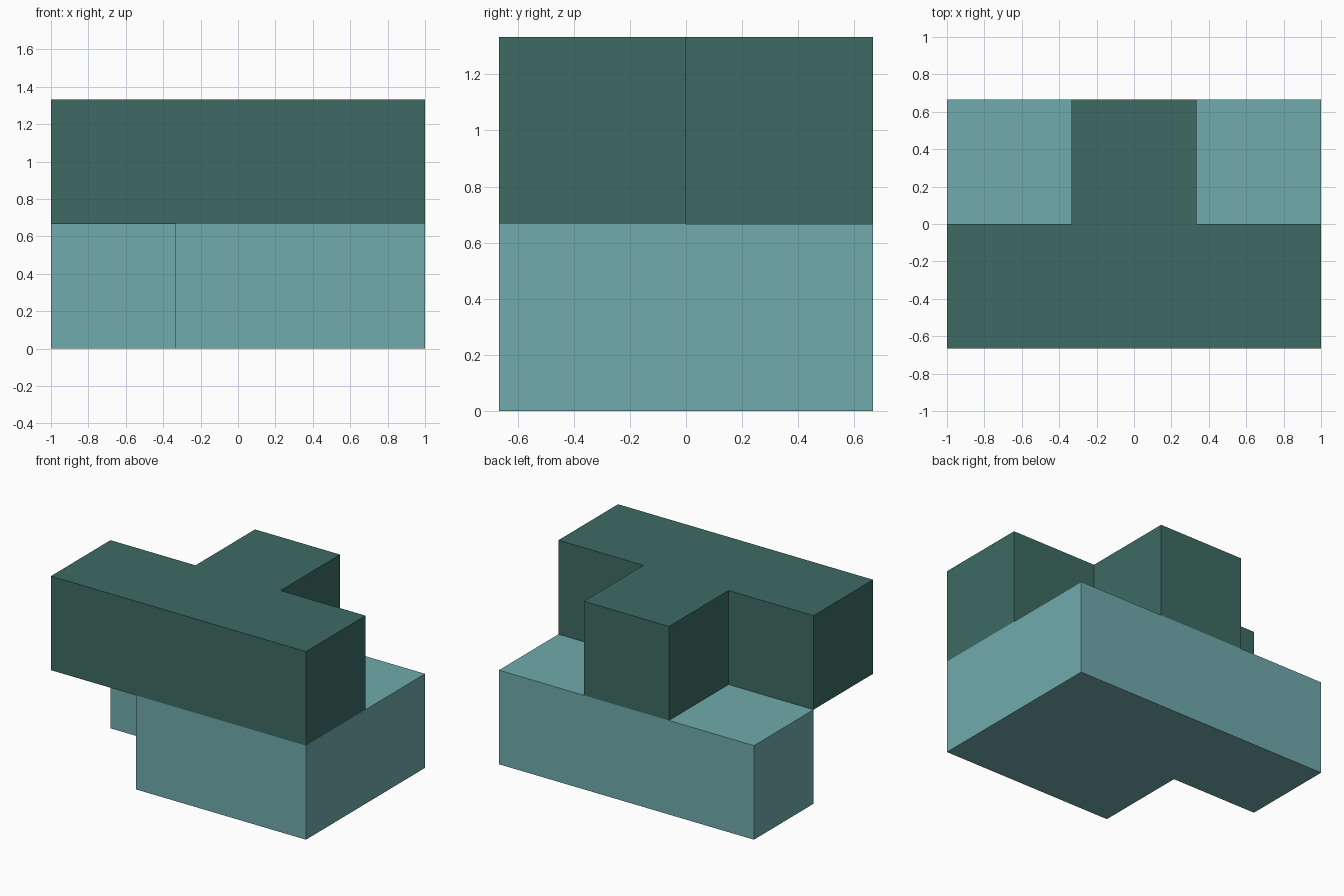
import bpy
import bmesh

if "Cube" in bpy.data.objects:
    bpy.data.objects.remove(bpy.data.objects["Cube"])

U = 2 / 3  # edge of one grid cell


def material(name, rgb):
    mat = bpy.data.materials.new(name)
    mat.diffuse_color = (*rgb, 1)
    mat.use_nodes = True
    mat.node_tree.nodes["Principled BSDF"].inputs["Base Color"].default_value = mat.diffuse_color
    return mat


def prism(name, outline, z, height, mat):
    """Extrude a flat outline (counter-clockwise) straight up."""
    bm = bmesh.new()
    base = bm.faces.new([bm.verts.new((x, y, z)) for x, y in outline])
    top = bmesh.ops.extrude_face_region(bm, geom=[base], use_keep_orig=True)["geom"]
    bmesh.ops.translate(bm, vec=(0, 0, height),
                        verts=[g for g in top if isinstance(g, bmesh.types.BMVert)])
    bmesh.ops.recalc_face_normals(bm, faces=bm.faces)
    mesh = bpy.data.meshes.new(name)
    bm.to_mesh(mesh)
    bm.free()
    mesh.materials.append(mat)
    obj = bpy.data.objects.new(name, mesh)
    bpy.context.collection.objects.link(obj)
    return obj


light_teal = material("light teal", (0.162, 0.407, 0.418))
dark_green = material("dark green", (0.047, 0.147, 0.125))

# Lower block: three cells at the back, two at the front right
lower = [(-U / 2, -U), (1, -U), (1, U), (-1, U), (-1, 0), (-U / 2, 0)]
prism("lower_block", lower, 0, U, light_teal)

# Upper block: T shape, three cells at the front, one at the middle back
upper = [(-1, -U), (1, -U), (1, 0), (U / 2, 0), (U / 2, U),
         (-U / 2, U), (-U / 2, 0), (-1, 0)]
prism("upper_t_block", upper, U, U, dark_green)
